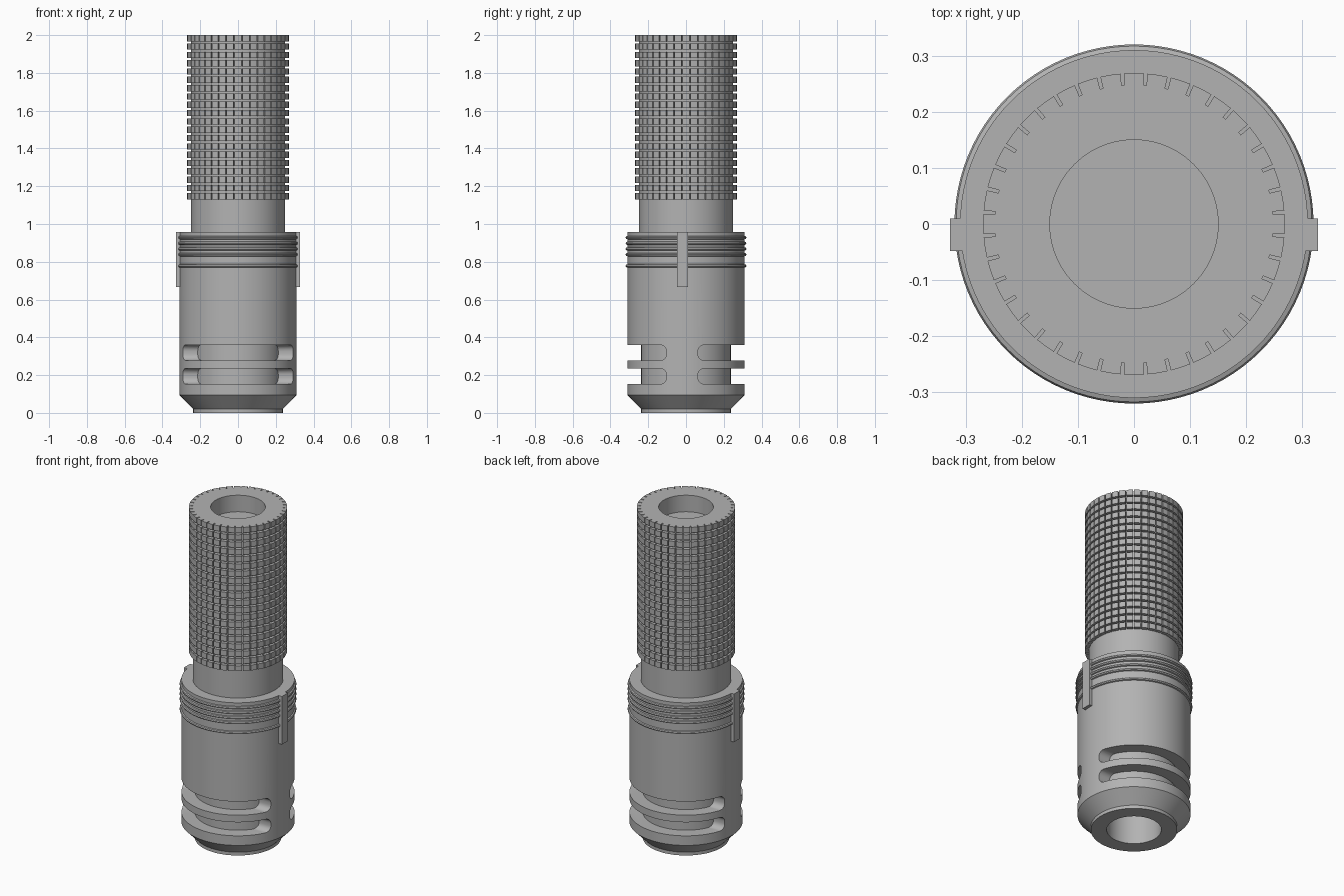
import bpy, bmesh, math
from mathutils import Matrix, Vector

cube = bpy.data.objects.get("Cube")
if cube:
    bpy.data.objects.remove(cube)

grey = bpy.data.materials.new("plain_grey")
grey.use_nodes = True
colour = (0.45, 0.45, 0.45, 1)
grey.diffuse_color = colour
grey.node_tree.nodes["Principled BSDF"].inputs["Base Color"].default_value = colour


def finish(bm, name):
    bmesh.ops.recalc_face_normals(bm, faces=bm.faces)
    mesh = bpy.data.meshes.new(name)
    bm.to_mesh(mesh)
    bm.free()
    mesh.materials.append(grey)
    obj = bpy.data.objects.new(name, mesh)
    bpy.context.collection.objects.link(obj)
    return obj


def smooth(obj):
    bpy.ops.object.select_all(action='DESELECT')
    obj.select_set(True)
    bpy.context.view_layer.objects.active = obj
    bpy.ops.object.shade_smooth_by_angle(angle=math.radians(30))


def revolve(name, profile, closed, steps=96):
    bm = bmesh.new()
    verts = [bm.verts.new((r, 0, z)) for r, z in profile]
    edges = [bm.edges.new(pair) for pair in zip(verts, verts[1:])]
    if closed:
        edges.append(bm.edges.new((verts[-1], verts[0])))
    bmesh.ops.spin(bm, geom=verts + edges, cent=(0, 0, 0), axis=(0, 0, 1),
                   angle=math.tau, steps=steps, use_merge=True)
    bmesh.ops.remove_doubles(bm, verts=bm.verts, dist=1e-5)
    return finish(bm, name)


def add_box(bm, low, high):
    low, high = Vector(low), Vector(high)
    place = Matrix.Translation((low + high) / 2) @ Matrix.Diagonal((*(high - low), 1))
    return bmesh.ops.create_cube(bm, size=1, matrix=place)["verts"]


# Inner core with a blind socket at each end
core_r, neck_r, bore_r = 0.237, 0.248, 0.15
core = revolve("inner_core", [
    (0, 0.18), (bore_r, 0.18), (bore_r, 0), (core_r, 0), (core_r, 0.9),
    (neck_r, 0.9), (neck_r, 2), (bore_r, 2), (bore_r, 1.9), (0, 1.9)], False)
smooth(core)

# Outer sleeve: chamfered foot and rounded ribs near the top
body_r = 0.31
profile = [(0.23, 0.02), (core_r, 0.02), (body_r, 0.095)]
for z in (0.778, 0.838, 0.868, 0.898, 0.928):
    for k in range(5):
        a = math.pi * k / 4
        profile.append((body_r + 0.01 * math.sin(a), z - 0.009 * math.cos(a)))
profile += [(body_r, 0.958), (0.23, 0.958)]
sleeve = revolve("outer_sleeve", profile, True)

# Two rounded slots cut into the front and back of the sleeve
bm = bmesh.new()
for bottom, top in ((0.153, 0.235), (0.278, 0.36)):
    for near, far in ((-0.6, -0.103), (0.063, 0.6)):
        verts = add_box(bm, (-0.5, near, bottom), (0.5, far, top))
        long_edges = [e for e in {e for v in verts for e in v.link_edges}
                      if abs(e.verts[0].co.x - e.verts[1].co.x) > 0.5]
        bmesh.ops.bevel(bm, geom=long_edges, offset=0.034, segments=6,
                        profile=0.5, affect='EDGES')
cutter = finish(bm, "slot_cutter")
cutter.hide_render = True
cutter.hide_set(True)
cut = sleeve.modifiers.new("slots", 'BOOLEAN')
cut.operation = 'DIFFERENCE'
cut.solver = 'EXACT'
cut.object = cutter
bpy.context.view_layer.objects.active = sleeve
bpy.ops.object.modifier_apply(modifier=cut.name)
bpy.data.objects.remove(cutter)
smooth(sleeve)

# Side keys
for name, side in (("left_key", 1), ("right_key", -1)):
    bm = bmesh.new()
    xs = sorted((side * 0.29, side * 0.328))
    add_box(bm, (xs[0], -0.048, 0.667), (xs[1], 0.01, 0.958))
    finish(bm, name)

# Knurled grip: rows of small curved pads around the core
columns, rows, grip_bottom, grip_r = 40, 20, 1.13, 0.269
pitch = (2 - grip_bottom + 0.011) / rows
step = math.tau / columns
half = step / 2 - 0.011
bm = bmesh.new()
for row in range(rows):
    z0 = grip_bottom + row * pitch
    z1 = z0 + pitch - 0.011
    for column in range(columns):
        rings = []
        for k in range(4):
            a = column * step + half * (2 * k / 3 - 1)
            c, s = math.cos(a), math.sin(a)
            rings.append([bm.verts.new((r * c, r * s, z)) for r, z in (
                (neck_r - 0.004, z0), (grip_r, z0), (grip_r, z1), (neck_r - 0.004, z1))])
        for p, q in zip(rings, rings[1:]):
            for i in range(3):
                bm.faces.new((p[i], q[i], q[i + 1], p[i + 1]))
        bm.faces.new(rings[0])
        bm.faces.new(rings[-1])
smooth(finish(bm, "knurled_grip"))
